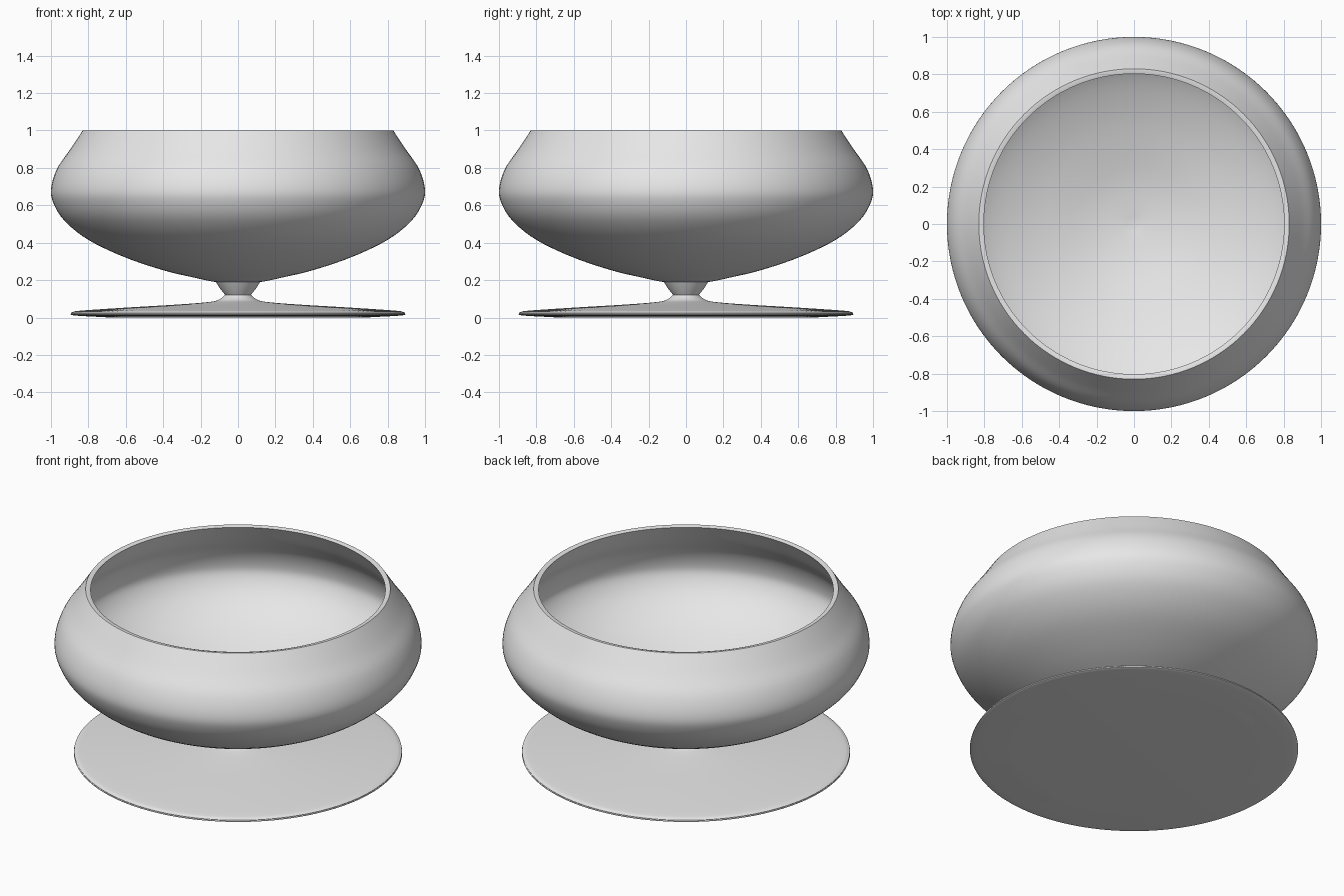
import bpy, bmesh, math
from mathutils import Vector

if "Cube" in bpy.data.objects:
    bpy.data.objects.remove(bpy.data.objects["Cube"], do_unlink=True)

SEGMENTS = 128

grey = bpy.data.materials.new("light_grey")
grey.use_nodes = True
grey.diffuse_color = (0.8, 0.8, 0.8, 1)
grey.node_tree.nodes["Principled BSDF"].inputs["Base Color"].default_value = (0.8, 0.8, 0.8, 1)


def smooth_curve(points, steps=5):
    """Pass a Catmull-Rom curve through (radius, height) points."""
    p = [Vector(q) for q in points]
    p = [2 * p[0] - p[1]] + p + [2 * p[-1] - p[-2]]
    out = []
    for a, b, c, d in zip(p, p[1:], p[2:], p[3:]):
        for i in range(steps):
            t = i / steps
            out.append(0.5 * (2 * b + (c - a) * t + (2 * a - 5 * b + 4 * c - d) * t**2
                              + (3 * b - a - 3 * c + d) * t**3))
    return out + [p[-2]]


def lathe(name, profile):
    """Spin a profile around the z axis into a smooth-shaded solid."""
    bm = bmesh.new()
    verts = [bm.verts.new((max(r, 0), 0, z)) for r, z in profile]
    edges = [bm.edges.new(pair) for pair in zip(verts, verts[1:])]
    bmesh.ops.spin(bm, geom=verts + edges, cent=(0, 0, 0), axis=(0, 0, 1),
                   angle=math.tau, steps=SEGMENTS, use_merge=True)
    bmesh.ops.remove_doubles(bm, verts=bm.verts, dist=1e-5)
    bmesh.ops.recalc_face_normals(bm, faces=bm.faces)
    mesh = bpy.data.meshes.new(name)
    bm.to_mesh(mesh)
    bm.free()
    mesh.materials.append(grey)
    obj = bpy.data.objects.new(name, mesh)
    bpy.context.collection.objects.link(obj)
    bpy.ops.object.select_all(action="DESELECT")
    obj.select_set(True)
    bpy.context.view_layer.objects.active = obj
    bpy.ops.object.shade_smooth_by_angle(angle=math.radians(35))
    return obj


# Bowl: outer wall, flat rim and inner wall as one closed profile
outer = smooth_curve([(0, 0.185), (0.12, 0.19), (0.25, 0.217), (0.39, 0.25), (0.6, 0.32),
                      (0.8, 0.415), (0.93, 0.52), (0.99, 0.62), (0.998, 0.7),
                      (0.965, 0.8), (0.9, 0.895), (0.83, 1.0)])
inner = smooth_curve([(0.803, 0.995), (0.87, 0.88), (0.935, 0.79), (0.966, 0.7),
                      (0.96, 0.63), (0.9, 0.54), (0.78, 0.445), (0.59, 0.355),
                      (0.38, 0.285), (0.2, 0.24), (0, 0.215)])
lathe("bowl", outer + [Vector((0.82, 1.0))] + inner)

# Stem: short flared neck under the bowl
lathe("stem", [(0, 0.2), (0.125, 0.2), (0.115, 0.185), (0.1, 0.16),
               (0.068, 0.12), (0, 0.12)])

# Foot: wide thin disc rising to the stem
foot_top = smooth_curve([(0.068, 0.122), (0.095, 0.1), (0.14, 0.085), (0.3, 0.071),
                         (0.6, 0.053), (0.84, 0.037), (0.885, 0.029), (0.892, 0.022),
                         (0.875, 0.011), (0.7, 0.001)])
lathe("foot", [Vector((0, 0.122))] + foot_top + [Vector((0.68, 0)), Vector((0, 0))])
